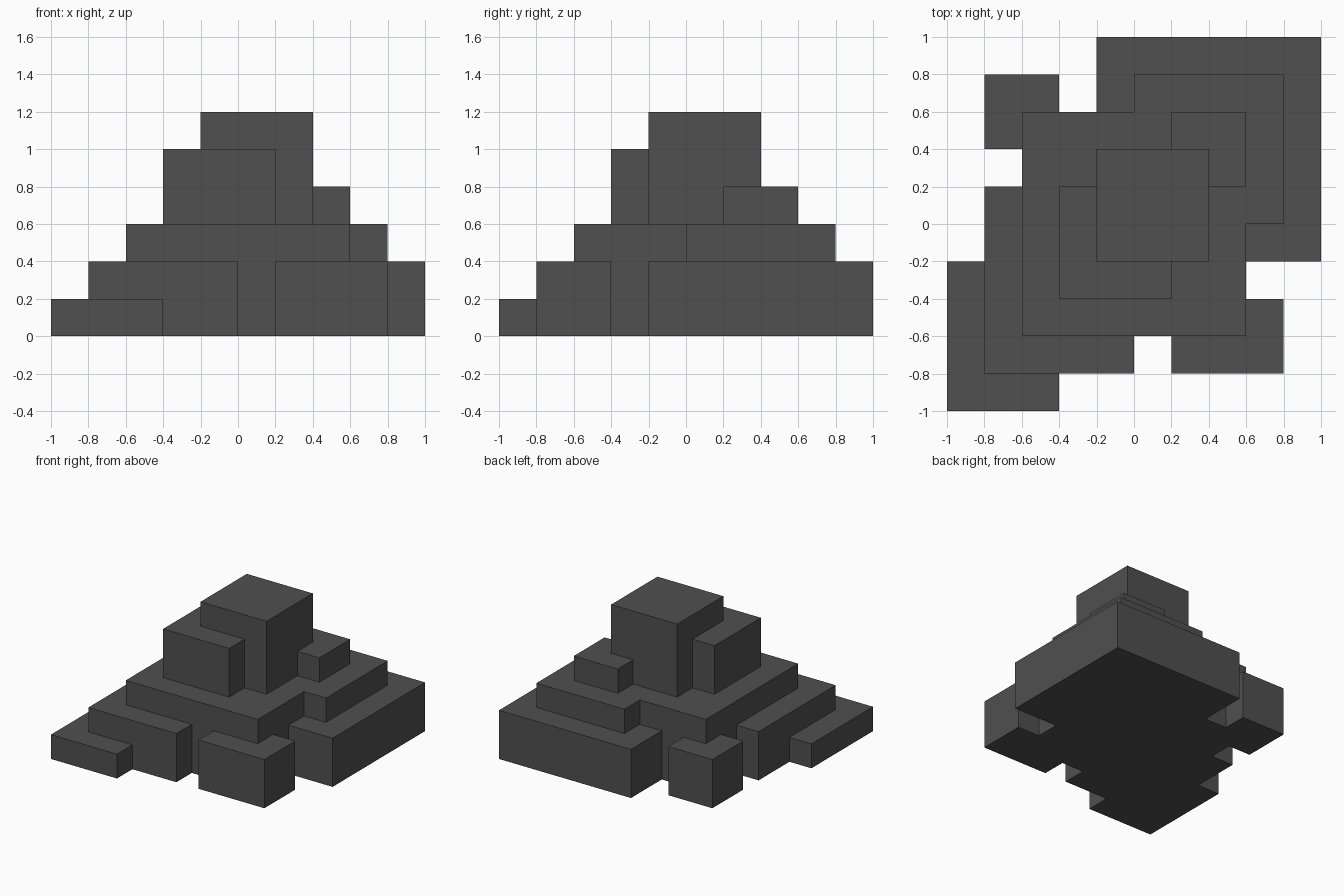
import bpy
import bmesh

cube = bpy.data.objects.get("Cube")
if cube:
    bpy.data.objects.remove(cube, do_unlink=True)

# Single dark grey stone colour
stone = bpy.data.materials.new("dark_grey_stone")
stone.use_nodes = True
colour = (0.08, 0.08, 0.08, 1.0)
stone.diffuse_color = colour
bsdf = stone.node_tree.nodes["Principled BSDF"]
bsdf.inputs["Base Color"].default_value = colour
bsdf.inputs["Roughness"].default_value = 0.9


def prism(name, outline, bottom, top):
    """Extrude a counter-clockwise plan outline from bottom to top."""
    bm = bmesh.new()
    face = bm.faces.new([bm.verts.new((x, y, bottom)) for x, y in outline])
    ext = bmesh.ops.extrude_face_region(bm, geom=[face], use_keep_orig=True)
    for v in ext["geom"]:
        if isinstance(v, bmesh.types.BMVert):
            v.co.z = top
    bmesh.ops.recalc_face_normals(bm, faces=bm.faces)
    mesh = bpy.data.meshes.new(name)
    bm.to_mesh(mesh)
    bm.free()
    mesh.materials.append(stone)
    obj = bpy.data.objects.new(name, mesh)
    bpy.context.collection.objects.link(obj)


# Central terrace: two overlapping squares merged into one outline
prism("central_terrace",
      [(-.6, -.6), (.6, -.6), (.6, 0), (.8, 0), (.8, .8), (0, .8), (0, .6), (-.6, .6)], 0, .6)

# Lower terraces and step wrapped around the central terrace
prism("back_left_terrace",
      [(.6, -.2), (1, -.2), (1, 1), (-.2, 1), (-.2, .6),
       (0, .6), (0, .8), (.8, .8), (.8, 0), (.6, 0)], 0, .4)
prism("front_right_terrace",
      [(-.8, -.8), (0, -.8), (0, -.6), (-.6, -.6), (-.6, .2), (-.8, .2)], 0, .4)
prism("front_right_step",
      [(-1, -1), (-.4, -1), (-.4, -.8), (-.8, -.8), (-.8, -.2), (-1, -.2)], 0, .2)

# Corner blocks
prism("front_left_block",
      [(.2, -.8), (.8, -.8), (.8, -.4), (.6, -.4), (.6, -.6), (.2, -.6)], 0, .4)
prism("back_right_block",
      [(-.8, .4), (-.6, .4), (-.6, .6), (-.4, .6), (-.4, .8), (-.8, .8)], 0, .4)

# Tower and the two blocks that hug its corners
prism("tower", [(-.2, -.2), (.4, -.2), (.4, .4), (-.2, .4)], .6, 1.2)
prism("tower_front_block",
      [(-.4, -.4), (.2, -.4), (.2, -.2), (-.2, -.2), (-.2, .2), (-.4, .2)], .6, 1.0)
prism("tower_back_block",
      [(.4, .2), (.6, .2), (.6, .6), (.2, .6), (.2, .4), (.4, .4)], .6, .8)
